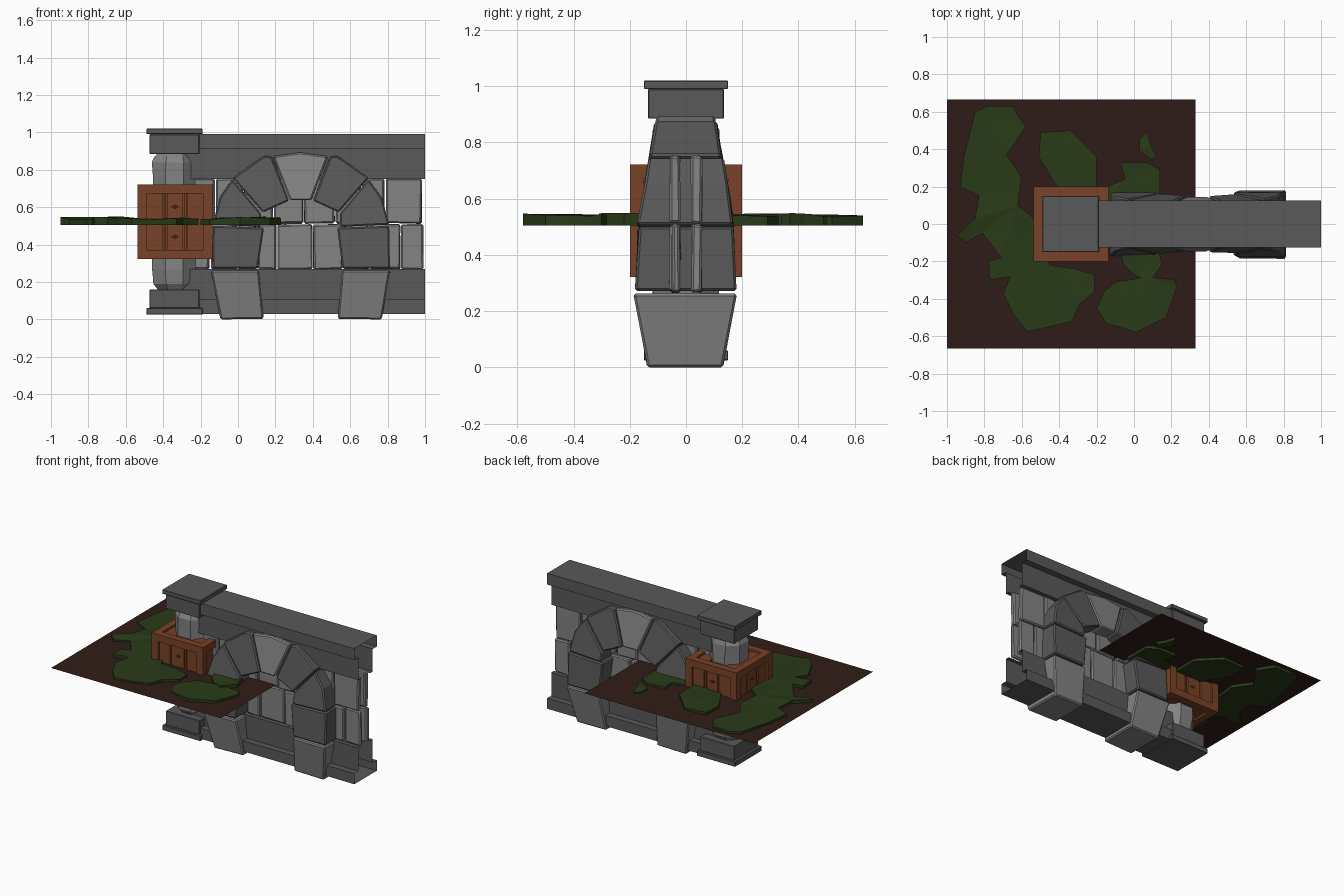
import bpy, bmesh, math, random
from mathutils import Vector, Matrix

if "Cube" in bpy.data.objects:
    bpy.data.objects.remove(bpy.data.objects["Cube"])

random.seed(4)
R = random.uniform


def material(name, rgb):
    m = bpy.data.materials.new(name)
    m.diffuse_color = (*rgb, 1)
    m.use_nodes = True
    m.node_tree.nodes["Principled BSDF"].inputs["Base Color"].default_value = m.diffuse_color
    return m


DARK = material("dark_stone", (0.10, 0.10, 0.10))
LIGHT = material("light_stone", (0.23, 0.23, 0.23))
WOOD = material("wood", (0.19, 0.054, 0.02))
WOOD_DARK = material("dark_wood", (0.05, 0.015, 0.008))
DIRT = material("dirt", (0.03, 0.012, 0.009))
GRASS = material("grass", (0.022, 0.043, 0.009))


def finish(name, bm, mat, bevel=0.0, closed=True):
    if closed:
        bmesh.ops.recalc_face_normals(bm, faces=bm.faces)
    me = bpy.data.meshes.new(name)
    bm.to_mesh(me)
    bm.free()
    me.materials.append(mat)
    ob = bpy.data.objects.new(name, me)
    bpy.context.collection.objects.link(ob)
    if bevel:
        b = ob.modifiers.new("chamfer", "BEVEL")
        b.width, b.segments = bevel, 1
    return ob


def add_box(bm, lo, hi, jitter=0.0, mat=None):
    lo, hi = Vector(lo), Vector(hi)
    verts = bmesh.ops.create_cube(bm, size=1)["verts"]
    for v in verts:
        v.co = Vector(c * s for c, s in zip(v.co, hi - lo)) + (lo + hi) / 2
        v.co += Vector((R(-jitter, jitter), R(-jitter, jitter), R(-jitter, jitter)))
    if mat:
        bmesh.ops.transform(bm, matrix=mat, verts=verts)


def box(name, lo, hi, mat, bevel=0.0):
    bm = bmesh.new()
    add_box(bm, lo, hi)
    return finish(name, bm, mat, bevel)


# Wall beams: open channel profiles (y, z) swept along x
def beam(name, half_profile):
    profile = half_profile + [(-y, z) for y, z in reversed(half_profile)]
    bm = bmesh.new()
    a = [bm.verts.new((-0.33, y, z)) for y, z in profile]
    b = [bm.verts.new((1.0, y, z)) for y, z in profile]
    for i in range(len(profile) - 1):
        bm.faces.new((a[i], a[i + 1], b[i + 1], b[i]))
    finish(name, bm, DARK)


beam("wall_top_beam", [(-0.05, 0.75), (-0.08, 0.75), (-0.08, 0.91), (-0.125, 0.91), (-0.125, 0.99)])
beam("wall_base_beam", [(-0.05, 0.27), (-0.08, 0.27), (-0.08, 0.105), (-0.125, 0.105), (-0.125, 0.03)])

# Wall stones: two courses on a front and a back skin
courses = [(0.265, 0.51, [-0.33, -0.15, 0.0, 0.10, 0.21, 0.40, 0.56, 0.70, 0.87, 0.995]),
           (0.51, 0.755, [-0.33, -0.12, 0.03, 0.19, 0.35, 0.52, 0.66, 0.785, 0.985])]
for row, (z0, z1, xs) in enumerate(courses):
    for side in (-1, 1):
        bm = bmesh.new()
        for x0, x1 in zip(xs, xs[1:]):
            y = sorted((side * 0.02, side * (0.053 + R(-0.004, 0.006))))
            add_box(bm, (x0 + 0.004, y[0], z0 + 0.003), (x1 - 0.004, y[1], z1 - 0.003), 0.004)
        finish(f"wall_stones_{row}_{'front' if side < 0 else 'back'}", bm, LIGHT, 0.008)

# Arch stones: x-z outlines thickened in y, tapering with height
DEPTH = [(0.0, 0.135), (0.26, 0.185), (0.28, 0.175), (0.5, 0.172), (0.75, 0.13), (0.9, 0.105)]


def depth(z):
    for (z0, d0), (z1, d1) in zip(DEPTH, DEPTH[1:]):
        if z <= z1:
            return d0 + (d1 - d0) * (z - z0) / (z1 - z0)
    return DEPTH[-1][1]


def arch_stone(name, outline, mat, mirror):
    bm = bmesh.new()
    if mirror:
        outline = [(0.67 - x, z) for x, z in outline]
    rings = [[bm.verts.new((x + R(-.004, .004), s * (depth(z) + R(-.005, .005)), z)) for x, z in outline]
             for s in (-1, 1)]
    bm.faces.new(rings[0])
    bm.faces.new(rings[1][::-1])
    for i in range(len(outline)):
        j = (i + 1) % len(outline)
        bm.faces.new((rings[0][i], rings[0][j], rings[1][j], rings[1][i]))
    finish(name, bm, mat, 0.008)


for side, mirror in (("left", False), ("right", True)):
    arch_stone(f"arch_foot_{side}", [(-0.095, 0), (0.135, 0.003), (0.115, 0.262), (-0.145, 0.262)], LIGHT, mirror)
    arch_stone(f"arch_pier_{side}", [(-0.14, 0.272), (0.11, 0.272), (0.14, 0.49), (-0.135, 0.5)], DARK, mirror)
    arch_stone(f"arch_springer_{side}", [(-0.135, 0.507), (0.12, 0.495), (0.125, 0.565), (-0.03, 0.75),
                                         (-0.10, 0.65)], DARK, mirror)
    arch_stone(f"arch_voussoir_{side}", [(-0.027, 0.757), (0.13, 0.572), (0.27, 0.635), (0.18, 0.87),
                                         (0.14, 0.875)], DARK, mirror)
arch_stone("arch_keystone", [(0.19, 0.872), (0.277, 0.637), (0.393, 0.637), (0.48, 0.872), (0.335, 0.893)],
           LIGHT, False)

# Pillar: stepped base and cap around a rough octagonal shaft
CX = -0.34
for name, half_x, half_y, z0, z1 in (("pillar_plinth", .15, .15, .025, .06), ("pillar_base", .133, .135, .06, .16),
                                     ("pillar_neck", .133, .135, .885, .99), ("pillar_cap", .15, .15, .99, 1.02)):
    box(name, (CX - half_x, -half_y, z0), (CX + half_x, half_y, z1), DARK, 0.003)

bm = bmesh.new()
rings = []
for z, r in ((.155, .092), (.19, .118), (.27, .129), (.5, .126), (.76, .127), (.84, .127), (.87, .112), (.89, .092)):
    rings.append([bm.verts.new((CX + r * math.cos(a) + R(-.004, .004), r * math.sin(a) + R(-.004, .004), z))
                  for a in [math.pi * (k + 0.5) / 4 for k in range(8)]])
for a, b in zip(rings, rings[1:]):
    for i in range(8):
        bm.faces.new((a[i], a[i - 1], b[i - 1], b[i]))
bm.faces.new(rings[0])
bm.faces.new(rings[-1])
finish("pillar_shaft", bm, LIGHT)

# Crate: twelve frame beams, recessed planks and dark slots on every side
CENTRE = Matrix.Translation((-0.336, 0, 0.522))
H, W = 0.2, 0.05
frame, planks, slots = bmesh.new(), bmesh.new(), bmesh.new()
for axis in range(3):
    for s in (-1, 1):
        for t in (-1, 1):
            lo, hi = [0, 0, 0], [0, 0, 0]
            lo[axis], hi[axis] = -H, H
            if axis < 2:
                lo[axis], hi[axis] = -H + W * (axis == 1), H - W * (axis == 1)
            else:
                lo[axis], hi[axis] = -H + W, H - W
            for k, sign in zip([i for i in range(3) if i != axis], (s, t)):
                lo[k], hi[k] = sorted((sign * H, sign * (H - W)))
            add_box(frame, lo, hi, 0, CENTRE)
sides = [Matrix.Rotation(k * math.pi / 2, 4, 'Z') for k in range(4)]
sides += [Matrix.Rotation(s * math.pi / 2, 4, 'X') for s in (-1, 1)]
for rot in sides:
    m = CENTRE @ rot
    for x0, x1 in ((-.15, -.066), (-.042, .042), (.066, .15)):
        add_box(planks, (x0, -.186, -.15), (x1, -.165, .15), 0, m)
    for x in (-.054, .054):
        add_box(planks, (x - .006, -.18, -.15), (x + .006, -.165, .15), 0, m)
    for z in (-.08, .08):
        dm = m @ Matrix.Translation((0, -.186, z)) @ Matrix.Diagonal((1.2, 1, .7, 1)) @ Matrix.Rotation(math.pi / 4, 4, 'Y')
        add_box(slots, (-.014, -.001, -.014), (.014, .004, .014), 0, dm)
add_box(planks, (-.17, -.17, -.17), (.17, .17, .17), 0, CENTRE)
finish("crate_frame", frame, WOOD)
finish("crate_planks", planks, WOOD)
finish("crate_slots", slots, WOOD_DARK)

# Dirt ground sheet
bm = bmesh.new()
bm.faces.new([bm.verts.new(p) for p in ((-1, -.665, .525), (.33, -.665, .525), (.33, .665, .525), (-1, .665, .525))])
finish("dirt_ground", bm, DIRT, closed=False)


# Grass patches: outlines with a slightly uneven top
def patch(name, pts):
    bm = bmesh.new()
    low = [bm.verts.new((x, y, .505)) for x, y in pts]
    top = [bm.verts.new((x, y, R(.534, .55))) for x, y in pts]
    n = len(pts)
    for i in range(n):
        bm.faces.new((low[i], low[(i + 1) % n], top[(i + 1) % n], top[i]))
    bmesh.ops.triangulate(bm, faces=[bm.faces.new(low), bm.faces.new(top)])
    finish(name, bm, GRASS)


patch("grass_large", [(-.85, .6), (-.78, .63), (-.65, .63), (-.58, .52), (-.68, .37), (-.6, .25), (-.62, .1),
                      (-.5, .0), (-.45, -.22), (-.31, -.24), (-.21, -.27), (-.21, -.36), (-.29, -.43), (-.33, -.52),
                      (-.45, -.55), (-.57, -.575), (-.64, -.49), (-.7, -.37), (-.66, -.28), (-.77, -.3), (-.78, -.2),
                      (-.71, -.18), (-.81, -.05), (-.9, -.1), (-.95, -.06), (-.85, .03), (-.83, .15), (-.93, .2),
                      (-.91, .36)])
patch("grass_back", [(-.5, .49), (-.34, .5), (-.2, .36), (-.2, .18), (-.4, .18), (-.51, .36)])
patch("grass_by_arch_back", [(-.07, .33), (.07, .33), (.14, .29), (.14, .1), (-.14, .1), (-.14, .2), (-.05, .24)])
patch("grass_tuft", [(.03, .45), (.07, .49), (.09, .42), (.12, .37), (.1, .34), (.03, .39)])
patch("grass_front", [(-.16, -.36), (-.1, -.31), (.08, -.28), (.22, -.3), (.23, -.34), (.17, -.5), (.01, -.58),
                      (-.15, -.53), (-.2, -.45)])
patch("grass_by_arch_front", [(-.08, -.13), (.13, -.13), (.15, -.22), (.08, -.31), (0, -.27), (-.06, -.21)])
